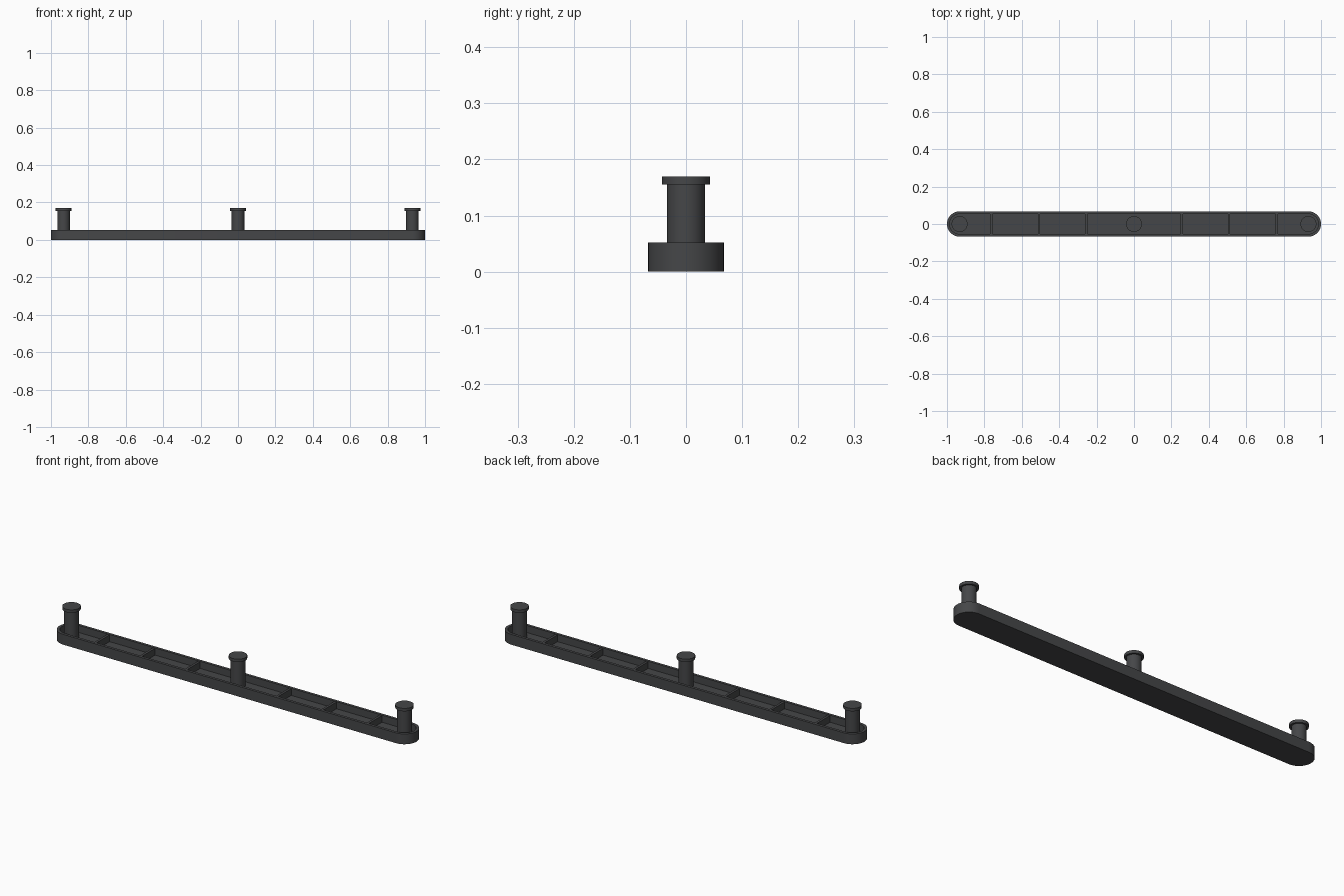
import bpy, bmesh
from math import cos, sin, pi

if "Cube" in bpy.data.objects:
    bpy.data.objects.remove(bpy.data.objects["Cube"])

HALF, RAD, H = 1.0, 0.0675, 0.052   # tray half length, end radius, height
WALL, FLOOR = 0.014, 0.016
CX = HALF - RAD                     # centre of the rounded ends

dark = bpy.data.materials.new("dark_plastic")
dark.diffuse_color = (0.06, 0.062, 0.065, 1)
dark.use_nodes = True
dark.node_tree.nodes["Principled BSDF"].inputs["Base Color"].default_value = dark.diffuse_color


def stadium(r, z, n=24):
    right = [(CX + r * cos(a), r * sin(a), z)
             for a in (-pi / 2 + pi * i / n for i in range(n + 1))]
    return right + [(-x, -y, z) for x, y, z in right]


def circle(r, z, n=48):
    return [(r * cos(2 * pi * i / n), r * sin(2 * pi * i / n), z) for i in range(n)]


def loft(name, rings, x=0):
    """Skin a stack of rings and cap both ends."""
    bm = bmesh.new()
    loops = [[bm.verts.new(p) for p in ring] for ring in rings]
    for a, b in zip(loops, loops[1:]):
        for i in range(len(a)):
            j = (i + 1) % len(a)
            bm.faces.new((a[i], a[j], b[j], b[i]))
    bm.faces.new(loops[0][::-1])
    bm.faces.new(loops[-1])
    return finish(name, bm, x)


def finish(name, bm, x=0):
    bmesh.ops.recalc_face_normals(bm, faces=bm.faces)
    me = bpy.data.meshes.new(name)
    bm.to_mesh(me)
    bm.free()
    me.materials.append(dark)
    ob = bpy.data.objects.new(name, me)
    ob.location.x = x
    bpy.context.collection.objects.link(ob)
    bpy.ops.object.select_all(action='DESELECT')
    ob.select_set(True)
    bpy.context.view_layer.objects.active = ob
    bpy.ops.object.shade_smooth_by_angle()
    return ob


# Hollow tray with rounded ends, open at the top
loft("tray", [stadium(RAD, 0), stadium(RAD, H),
              stadium(RAD - WALL, H), stadium(RAD - WALL, FLOOR)])

# Cross ribs, mirrored about the middle
for i, x in enumerate((0.255, 0.508, 0.763)):
    for side, s in (("right", 1), ("left", -1)):
        bm = bmesh.new()
        bmesh.ops.create_cube(bm, size=1)
        top = H - 0.002
        bmesh.ops.scale(bm, vec=(0.012, 2 * (RAD - WALL) + 0.004, top - FLOOR + 0.004),
                        verts=bm.verts)
        bmesh.ops.translate(bm, vec=(0, 0, (top + FLOOR - 0.004) / 2), verts=bm.verts)
        finish(f"rib_{side}_{i + 1}", bm, s * x)

# Pegs with flanged heads
for name, x in (("left", -CX), ("middle", 0), ("right", CX)):
    loft(f"peg_{name}", [circle(0.0335, FLOOR - 0.004), circle(0.0335, 0.155),
                         circle(0.0425, 0.155), circle(0.0425, 0.17)], x)
